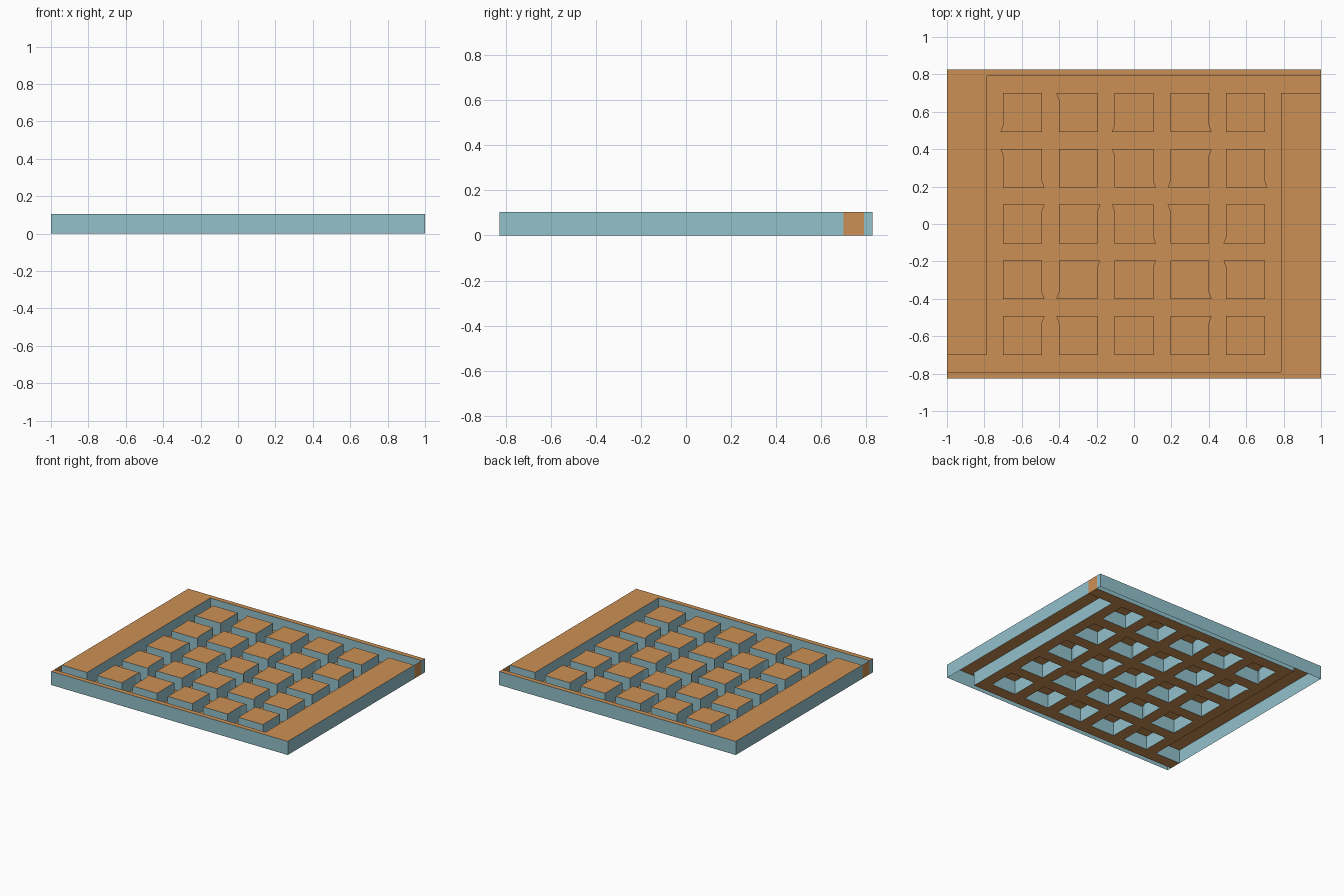
import bpy, bmesh

if "Cube" in bpy.data.objects:
    bpy.data.objects.remove(bpy.data.objects["Cube"])

H = 0.104          # wall height
PITCH = 0.298      # block spacing
HALF = 0.104       # block half width


def material(name, rgb):
    m = bpy.data.materials.new(name)
    m.diffuse_color = (*rgb, 1)
    m.use_nodes = True
    m.node_tree.nodes["Principled BSDF"].inputs["Base Color"].default_value = m.diffuse_color
    return m


TAN = material("tan", (0.60, 0.28, 0.09))
TEAL = material("pale teal", (0.287, 0.533, 0.597))


def finish(name, bm):
    me = bpy.data.meshes.new(name)
    bm.to_mesh(me)
    bm.free()
    me.materials.append(TAN)
    me.materials.append(TEAL)
    ob = bpy.data.objects.new(name, me)
    bpy.context.collection.objects.link(ob)


def add_shell(bm, outline, skip=()):
    """Raised, open-bottomed shell: tan top and teal walls (counter-clockwise outline)."""
    lo = [bm.verts.new((x, y, 0)) for x, y in outline]
    hi = [bm.verts.new((x, y, H)) for x, y in outline]
    bm.faces.new(hi).material_index = 0
    n = len(outline)
    for i in range(n):
        j = (i + 1) % n
        bm.faces.new((lo[i], lo[j], hi[j], hi[i])).material_index = 1


def turn(points):
    return [(-x, -y) for x, y in points]


# L-shaped rims, one the half-turn of the other
rim = [(-1, -0.70), (-0.787, -0.70), (-0.787, 0.79), (1, 0.79), (1, 0.827), (-1, 0.827)]
for name, pts in (("left_back_rim", rim), ("right_front_rim", turn(rim))):
    bm = bmesh.new()
    add_shell(bm, pts)
    finish(name, bm)

# Corners that flare slightly sideways, by row from the back
FLARES = [
    ["BL", "TL", "BL", "BR", ""],
    ["TL BR", "", "TL BR", "TR BL", "BR"],
    ["TR", "TR", "TL BR", "TL", "BL"],
    ["BR", "TR BL", "TR", "BR", "TL"],
    ["TR", "TL", "", "TR", ""],
]


def block_outline(cx, cy, flares):
    pts = []
    for code, sx, sy in (("BL", -1, -1), ("BR", 1, -1), ("TR", 1, 1), ("TL", -1, 1)):
        if code in flares:
            pair = [(cx + sx * HALF, cy + sy * (HALF - 0.037)),
                    (cx + sx * (HALF + 0.014), cy + sy * HALF)]
            pts += pair if sx * sy > 0 else pair[::-1]
        else:
            pts.append((cx + sx * HALF, cy + sy * HALF))
    return pts


# Five by five hollow blocks
outlines = [block_outline((c - 2) * PITCH, (2 - r) * PITCH, FLARES[r][c])
            for r in range(5) for c in range(5)]
bm = bmesh.new()
for pts in outlines:
    add_shell(bm, pts)
finish("maze_blocks", bm)

# Channel floor with holes beneath the blocks
half = [(-1, -0.79), (0.787, -0.79), (0.787, 0.70), (1, 0.70)]
bm = bmesh.new()
for pts in [half + turn(half)] + outlines:
    vs = [bm.verts.new((x, y, 0)) for x, y in pts]
    for a, b in zip(vs, vs[1:] + vs[:1]):
        bm.edges.new((a, b))
bmesh.ops.triangle_fill(bm, edges=bm.edges[:], use_beauty=True, normal=(0, 0, 1))
for f in bm.faces:
    if f.normal.z < 0:
        f.normal_flip()
finish("channel_floor", bm)

# Flat gates closing the two channel ends
for name, s in (("right_gate", 1), ("left_gate", -1)):
    bm = bmesh.new()
    bm.faces.new([bm.verts.new((s, s * y, z))
                  for y, z in ((0.70, 0), (0.79, 0), (0.79, H), (0.70, H))])
    finish(name, bm)
